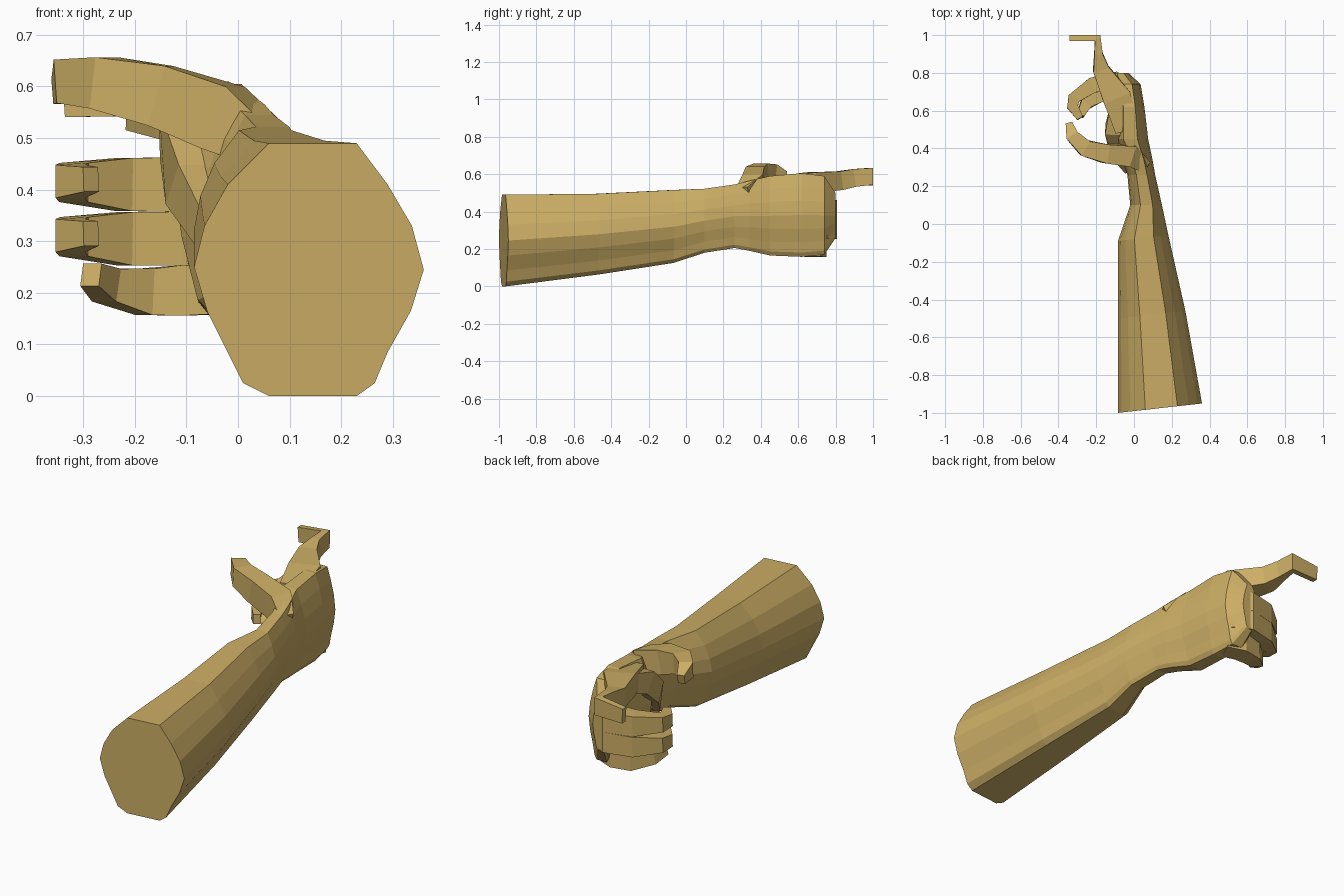
import bpy, bmesh
from mathutils import Vector

skin = bpy.data.materials.new("tan")
skin.diffuse_color = (0.6, 0.42, 0.13, 1)


def loft(name, rings):
    """Skin equal-sized rings of points and cap both ends."""
    bm = bmesh.new()
    vs = [[bm.verts.new(p) for p in r] for r in rings]
    n = len(rings[0])
    for a, b in zip(vs, vs[1:]):
        for i in range(n):
            j = (i + 1) % n
            bm.faces.new((a[i], a[j], b[j], b[i]))
    bm.faces.new(vs[0])
    bm.faces.new(vs[-1])
    bmesh.ops.recalc_face_normals(bm, faces=bm.faces)
    me = bpy.data.meshes.new(name)
    bm.to_mesh(me)
    bm.free()
    me.materials.append(skin)
    ob = bpy.data.objects.new(name, me)
    bpy.context.collection.objects.link(ob)
    return ob


def finger(name, path):
    """Square-section tube along (x, y, z, thickness, height) with mitred bends."""
    pts = [Vector(p[:3]) for p in path]
    rings = []
    for i, (p, s) in enumerate(zip(pts, path)):
        a = (p - pts[i - 1]).normalized() if i else (pts[1] - p).normalized()
        b = (pts[i + 1] - p).normalized() if i < len(pts) - 1 else a
        t = (a + b).normalized()
        side = Vector((0, 0, 1)).cross(t).normalized()
        up = t.cross(side)
        w, h = s[3] / 2 / max(t.dot(a), 0.5), s[4] / 2
        rings.append([p + side * w * u + up * h * v
                      for u, v in ((-1, -1), (1, -1), (1, 1), (-1, 1))])
    return loft(name, rings)


# Forearm and palm: one 16-sided profile fitted to a box at each station
profile = [(.06, 0), (.23, 0), (.265, .025), (.29, .085), (.335, .165), (.36, .245),
           (.337, .33), (.29, .41), (.23, .49), (.06, .49), (-.02, .41), (-.065, .33),
           (-.085, .25), (-.06, .165), (-.02, .085), (.01, .025)]
unit = [((x + .085) / .445, z / .49) for x, z in profile]
# y, slant, x min, x max, z min, z max
stations = [(-1, .05, -.085, .36, 0, .49), (-.5, .04, -.085, .272, .063, .495),
            (-.09, .03, -.085, .182, .125, .515), (.1, 0, -.02, .148, .18, .522),
            (.26, 0, -.035, .112, .205, .545), (.34, 0, -.06, .098, .19, .565),
            (.45, 0, -.12, .075, .165, .59), (.62, 0, -.11, .055, .158, .605),
            (.74, 0, -.12, .035, .17, .59), (.8, 0, -.12, -.03, .26, .5)]
loft("forearm_and_palm", [[(x0 + (x1 - x0) * u, y + k * u, z0 + (z1 - z0) * v)
                           for u, v in unit] for y, k, x0, x1, z0, z1 in stations])

# Thumb and the muscle at its root
finger("thumb", [(.05, .31, .49, .07, .09), (-.03, .365, .54, .11, .13),
                 (-.15, .372, .582, .10, .12), (-.26, .402, .607, .085, .1),
                 (-.325, .465, .61, .065, .085), (-.343, .53, .59, .035, .05)])
finger("thumb_root", [(-.03, .3, .29, .06, .06), (-.08, .4, .41, .1, .11),
                      (-.1, .5, .51, .1, .11), (-.08, .6, .54, .1, .1)])

# Pointing index finger with its bent tip
finger("index_finger", [(-.04, .5, .535, .12, .1), (-.09, .67, .555, .15, .11),
                        (-.175, .82, .565, .085, .1), (-.188, .9, .58, .045, .095),
                        (-.193, .985, .588, .03, .09), (-.338, .985, .578, .03, .075)])

# Curled fingers
for name, z in (("middle_finger", .41), ("ring_finger", .305)):
    finger(name, [(-.02, .71, z, .1, .1), (-.1, .755, z, .1, .105),
                  (-.22, .735, z, .08, .103), (-.318, .665, z + .004, .06, .076),
                  (-.325, .62, z + .006, .055, .064), (-.285, .56, z + .01, .035, .048)])
finger("little_finger", [(-.02, .67, .205, .1, .09), (-.1, .7, .205, .1, .098),
                         (-.18, .69, .202, .085, .09), (-.255, .635, .215, .06, .065),
                         (-.285, .575, .235, .04, .045)])
